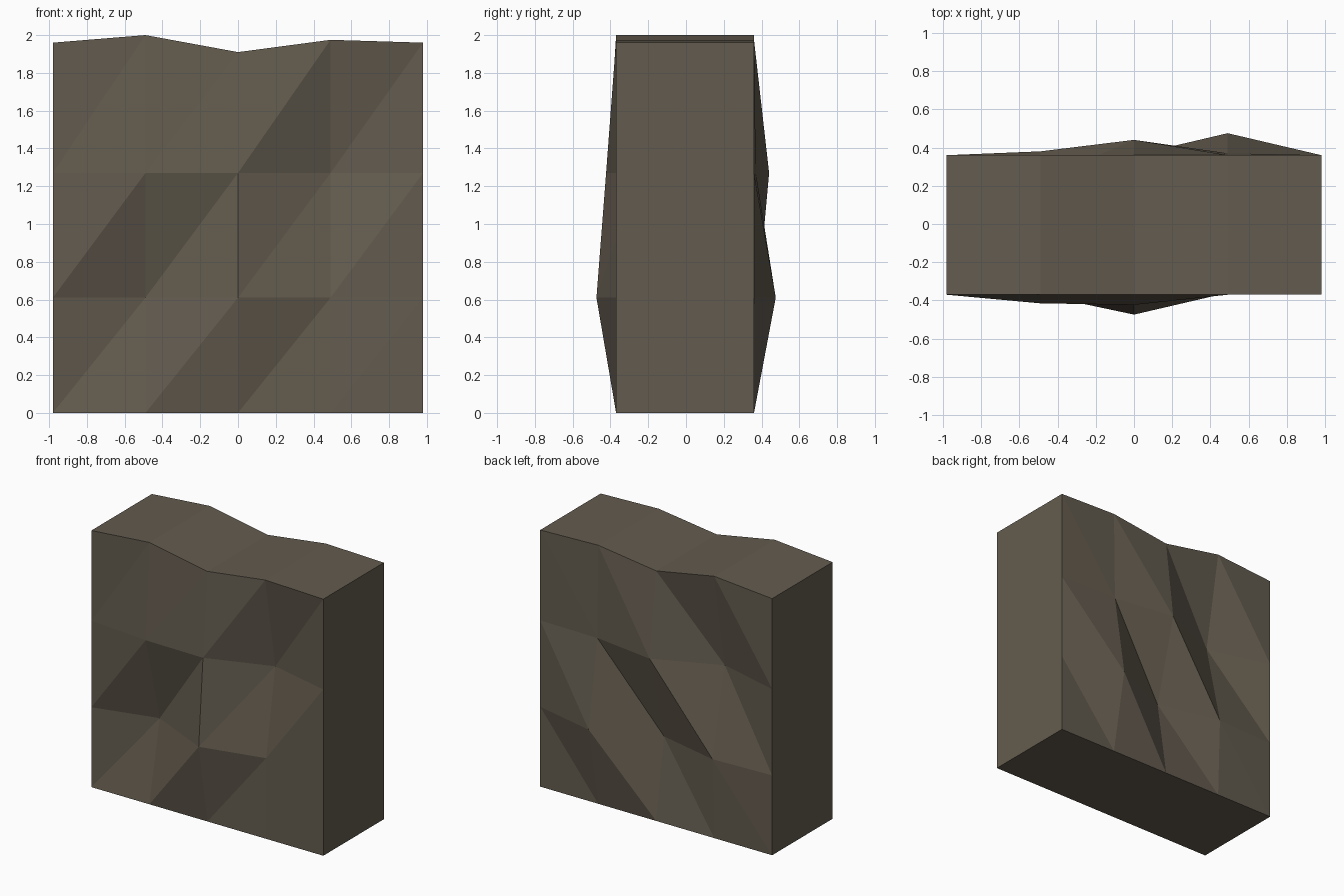
import bpy
import bmesh

cube = bpy.data.objects.get("Cube")
if cube:
    bpy.data.objects.remove(cube, do_unlink=True)

# Stone colour
stone = bpy.data.materials.new("brown grey stone")
stone.use_nodes = True
colour = (0.125, 0.105, 0.077, 1.0)
stone.diffuse_color = colour
bsdf = next(n for n in stone.node_tree.nodes if n.type == 'BSDF_PRINCIPLED')
bsdf.inputs["Base Color"].default_value = colour
bsdf.inputs["Roughness"].default_value = 0.9

# Slab layout: columns, rows, uneven top edge and rough faces
HALF_W, FRONT, BACK = 0.98, -0.37, 0.36
COLUMNS = [HALF_W * (i / 2 - 1) for i in range(5)]
ROWS = [0.0, 0.61, 1.27]
TOP = [1.96, 2.0, 1.91, 1.975, 1.96]
FRONT_BUMPS = {1: (-0.245, -0.474, -0.36), 2: (-0.415, -0.423, -0.25)}
BACK_BUMPS = {1: (0.38, 0.265, 0.475), 2: (0.23, 0.44, 0.37)}

bm = bmesh.new()


def rough_face(base, bumps, facing_back):
    """Grid of triangles with inner points pushed in or out."""
    grid = []
    for r in range(4):
        depths = [base, *bumps.get(r, (base,) * 3), base]
        heights = TOP if r == 3 else [ROWS[r]] * 5
        grid.append([bm.verts.new(p) for p in zip(COLUMNS, depths, heights)])
    for r in range(3):
        for c in range(4):
            a, b = grid[r][c], grid[r][c + 1]
            d, e = grid[r + 1][c], grid[r + 1][c + 1]
            for tri in ((a, b, e), (a, e, d)):
                bm.faces.new(tri[::-1] if facing_back else tri)
    return grid


front = rough_face(FRONT, FRONT_BUMPS, False)
back = rough_face(BACK, BACK_BUMPS, True)


def rim(grid):
    """Outline of a grid, counter-clockwise from the lower left."""
    right = [row[-1] for row in grid[1:-1]]
    left = [row[0] for row in grid[-2:0:-1]]
    return grid[0] + right + grid[-1][::-1] + left


# Flat sides, top and bottom joining the two rough faces
f, b = rim(front), rim(back)
for i in range(len(f)):
    j = (i + 1) % len(f)
    bm.faces.new((f[j], f[i], b[i], b[j]))

bmesh.ops.recalc_face_normals(bm, faces=bm.faces)
mesh = bpy.data.meshes.new("stone_wall_slab")
bm.to_mesh(mesh)
bm.free()
mesh.materials.append(stone)
bpy.context.collection.objects.link(bpy.data.objects.new("stone_wall_slab", mesh))
